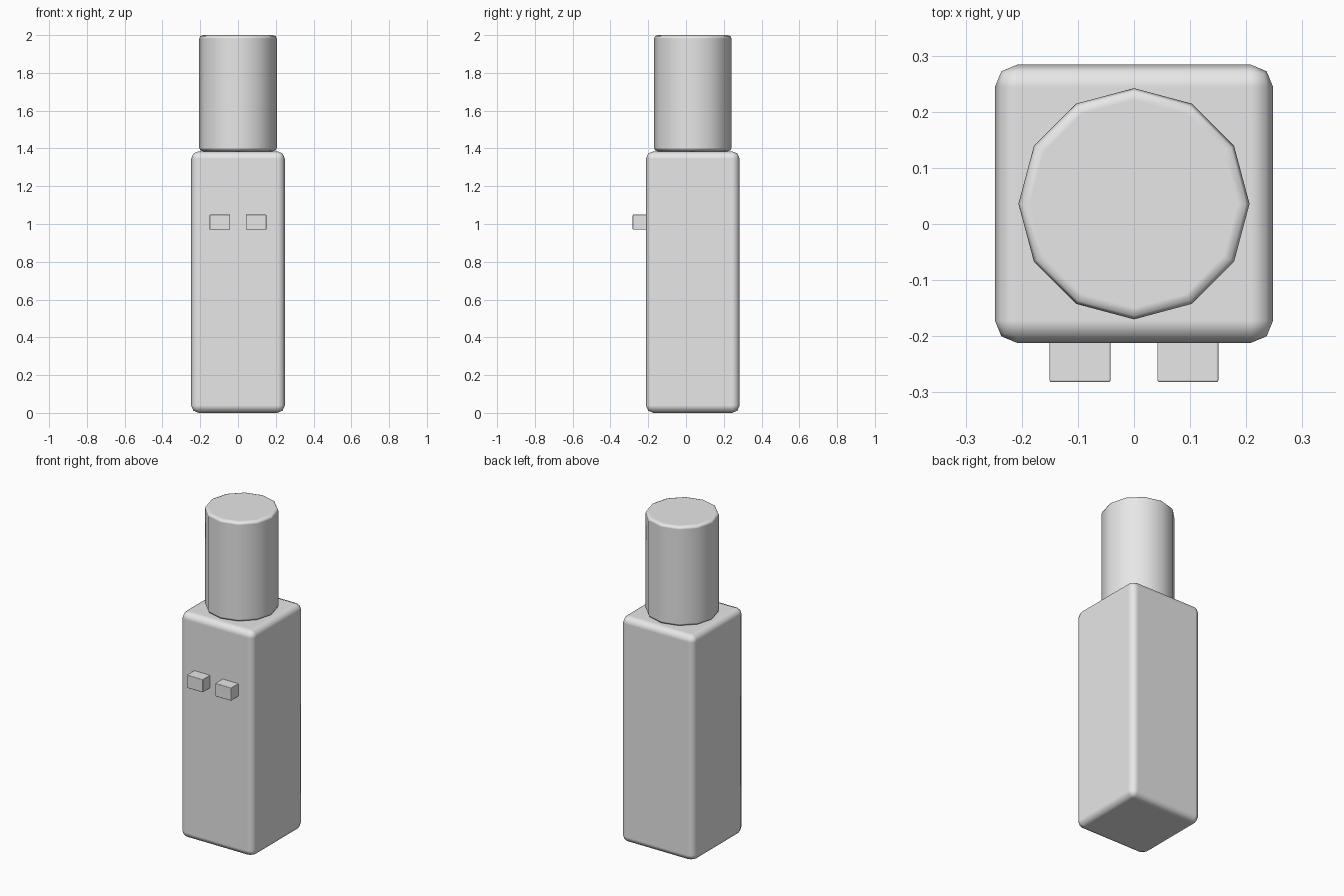
import bpy
from math import radians

cube = bpy.data.objects.get("Cube")
if cube:
    bpy.data.objects.remove(cube, do_unlink=True)

# One plain grey for every part
grey = bpy.data.materials.new("light_grey")
grey.use_nodes = True
colour = (0.8, 0.8, 0.8, 1)
grey.diffuse_color = colour
grey.node_tree.nodes["Principled BSDF"].inputs["Base Color"].default_value = colour


def finish(name, bevel, segments):
    """Name the active object, round its edges and shade it smooth."""
    obj = bpy.context.object
    obj.name = name
    obj.data.materials.append(grey)
    bpy.ops.object.transform_apply(location=False, rotation=True, scale=True)
    bpy.ops.object.shade_smooth()
    mod = obj.modifiers.new("rounded_edges", "BEVEL")
    mod.width = bevel
    mod.segments = segments
    mod.limit_method = "ANGLE"
    mod.angle_limit = radians(40)
    mod.harden_normals = True
    return obj


def box(name, centre, size, bevel, segments):
    bpy.ops.mesh.primitive_cube_add(size=1, location=centre)
    bpy.context.object.scale = size
    return finish(name, bevel, segments)


AXIS_Y = 0.036
BODY_TOP = 1.385

# Tall square body
box("body", (0, AXIS_Y, BODY_TOP / 2), (0.496, 0.496, BODY_TOP), 0.04, 2)

# Twelve-sided cap standing on the body
cap_height = 2 - BODY_TOP
bpy.ops.mesh.primitive_cylinder_add(
    vertices=12, radius=0.206, depth=cap_height,
    location=(0, AXIS_Y, BODY_TOP + cap_height / 2))
finish("cap", 0.02, 2)

# Pair of small blocks on the front, reaching slightly into the body
for side, name in ((1, "left_block"), (-1, "right_block")):
    box(name, (side * 0.096, -0.242, 1.01), (0.109, 0.08, 0.08), 0.004, 2)
